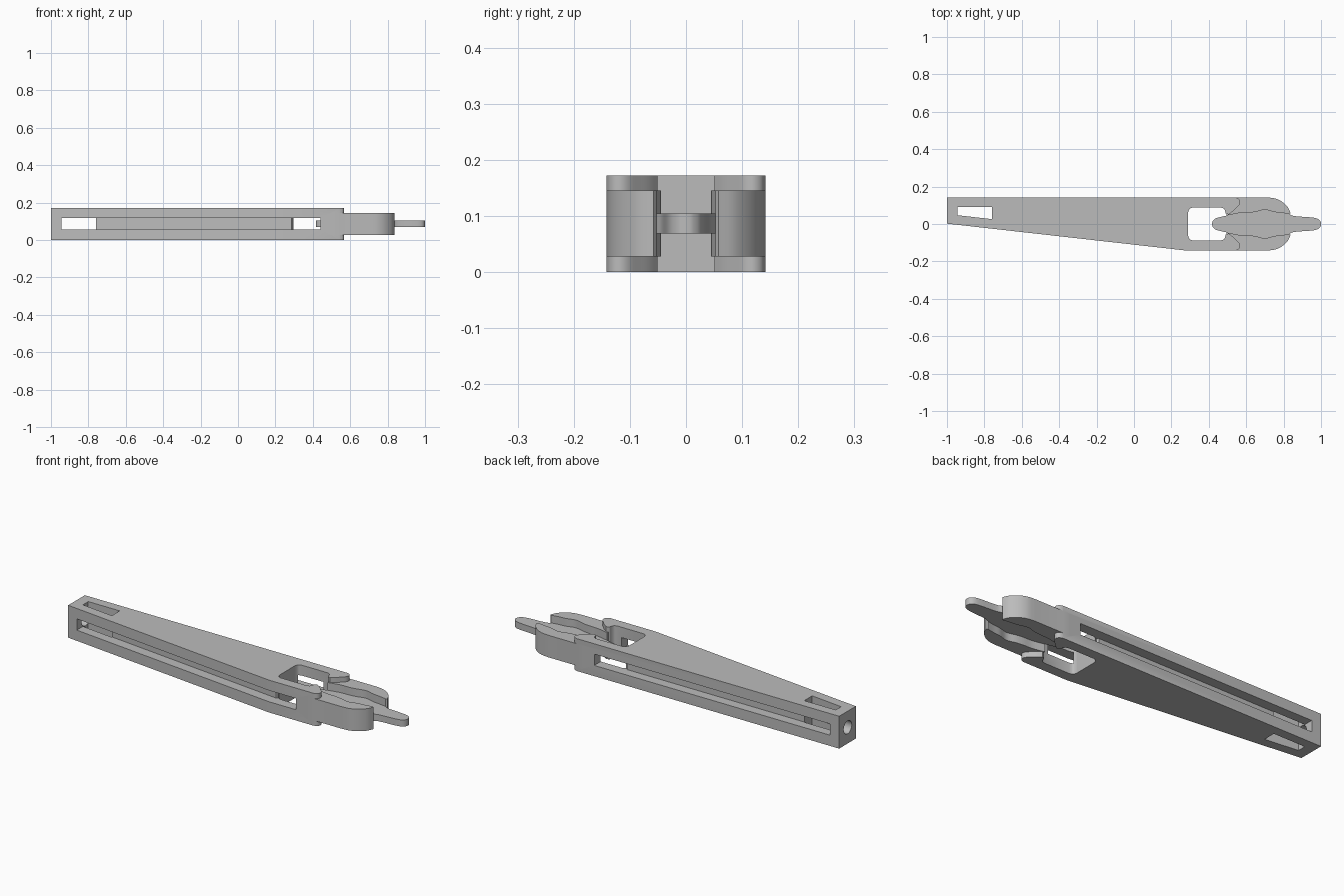
import bpy
import bmesh
import math
from mathutils import Vector, Matrix

old = bpy.data.objects.get("Cube")
if old:
    bpy.data.objects.remove(old)

HEIGHT = 0.172
HALF = 0.142
MID = HEIGHT / 2

grey = bpy.data.materials.new("plain grey")
grey.use_nodes = True
grey.diffuse_color = (0.5, 0.5, 0.5, 1)
grey.node_tree.nodes["Principled BSDF"].inputs["Base Color"].default_value = (0.5, 0.5, 0.5, 1)


def curve(points, steps=4):
    """Smooth open curve through the points."""
    p = [Vector(q) for q in points]
    p = [2 * p[0] - p[1]] + p + [2 * p[-1] - p[-2]]
    out = []
    for a, b, c, d in zip(p, p[1:], p[2:], p[3:]):
        for i in range(steps):
            t = i / steps
            out.append(0.5 * (2 * b + (c - a) * t + (2 * a - 5 * b + 4 * c - d) * t ** 2
                              + (3 * b - a - 3 * c + d) * t ** 3))
    return [tuple(v) for v in out] + [tuple(p[-2])]


def flip(points):
    return [(x, -y) for x, y in reversed(points)]


def finish(name, bm):
    bmesh.ops.recalc_face_normals(bm, faces=bm.faces)
    mesh = bpy.data.meshes.new(name)
    bm.to_mesh(mesh)
    bm.free()
    mesh.materials.append(grey)
    obj = bpy.data.objects.new(name, mesh)
    bpy.context.collection.objects.link(obj)
    return obj


def prism(name, outline, z0, z1):
    bm = bmesh.new()
    face = bm.faces.new([bm.verts.new((x, y, z0)) for x, y in outline])
    made = bmesh.ops.extrude_face_region(bm, geom=[face])["geom"]
    top = [v for v in made if isinstance(v, bmesh.types.BMVert)]
    bmesh.ops.translate(bm, verts=top, vec=(0, 0, z1 - z0))
    return finish(name, bm)


def select_only(obj):
    bpy.ops.object.select_all(action='DESELECT')
    obj.select_set(True)
    bpy.context.view_layer.objects.active = obj


def combine(target, tool, operation):
    mod = target.modifiers.new("combine", 'BOOLEAN')
    mod.operation = operation
    mod.solver = 'EXACT'
    mod.object = tool
    select_only(target)
    bpy.ops.object.modifier_apply(modifier=mod.name)
    bpy.data.objects.remove(tool)


# Tapered handle with the front opening and two rounded hooks
window = [(0.29, 0.06)] + curve([(0.29, 0.065), (0.297, 0.081), (0.313, 0.088)])
window += curve([(0.463, 0.088), (0.479, 0.083), (0.487, 0.07), (0.49, 0.057), (0.505, 0.051)])
hook = curve([(0.505, 0.051), (0.525, 0.065), (0.545, 0.084), (0.563, 0.103),
              (0.568, 0.12), (0.56, 0.135), (0.543, HALF)])[1:]
side = window + hook
handle = prism("handle", [(-1, HALF), (-1, 0.002), (0.28, -HALF)] + flip(side) + side, 0, HEIGHT)

# Long grooves along both sides, the rear window and the round end bore
front_slot = prism("cutter", [(-0.945, -0.3), (0.44, -0.3), (0.44, -0.08), (0.292, -0.08),
                              (0.285, -0.088), (-0.945, 0.05)], 0.057, 0.117)
combine(handle, front_slot, 'DIFFERENCE')
back_slot = prism("cutter", [(-0.945, 0.3), (0.44, 0.3), (0.44, 0.08), (0.292, 0.08),
                             (0.285, 0.09), (-0.945, 0.09)], 0.057, 0.117)
combine(handle, back_slot, 'DIFFERENCE')
rear_window = prism("cutter", [(-0.945, 0.047), (-0.76, 0.026), (-0.76, 0.092), (-0.945, 0.092)],
                    -0.1, 0.3)
combine(handle, rear_window, 'DIFFERENCE')
bm = bmesh.new()
bmesh.ops.create_cone(bm, cap_ends=True, segments=32, radius1=0.034, radius2=0.034, depth=0.14,
                      matrix=Matrix.Translation((-1, 0.07, MID)) @ Matrix.Rotation(math.pi / 2, 4, 'Y'))
combine(handle, finish("cutter", bm), 'DIFFERENCE')

# Two jaws whose inner edges follow the blade
grip = curve([(0.495, 0.045), (0.56, 0.058), (0.61, 0.06), (0.65, 0.065), (0.7, 0.076),
              (0.75, 0.064), (0.79, 0.06), (0.83, 0.053)])
nose = curve([(0.837, 0.058), (0.822, 0.09), (0.79, 0.12), (0.752, 0.137), (0.71, HALF)])
jaw = grip + nose + [(0.5, HALF), (0.495, 0.1)]
for outline in (jaw, flip(jaw)):
    combine(handle, prism("jaw", outline, 0.028, 0.145), 'UNION')

# Thin blade held between the jaws
tail = curve([(0.417, 0), (0.421, 0.016), (0.436, 0.03), (0.46, 0.037), (0.495, 0.045)])[:-1]
tip = curve([(0.83, 0.053), (0.86, 0.042), (0.95, 0.035), (0.983, 0.027), (0.997, 0.013), (1, 0)])
edge = tail + grip[:-1] + tip
blade = prism("blade", edge + flip(edge)[1:-1], 0.069, 0.104)

for obj in (handle, blade):
    select_only(obj)
    bpy.ops.object.shade_smooth_by_angle(angle=math.radians(30))
